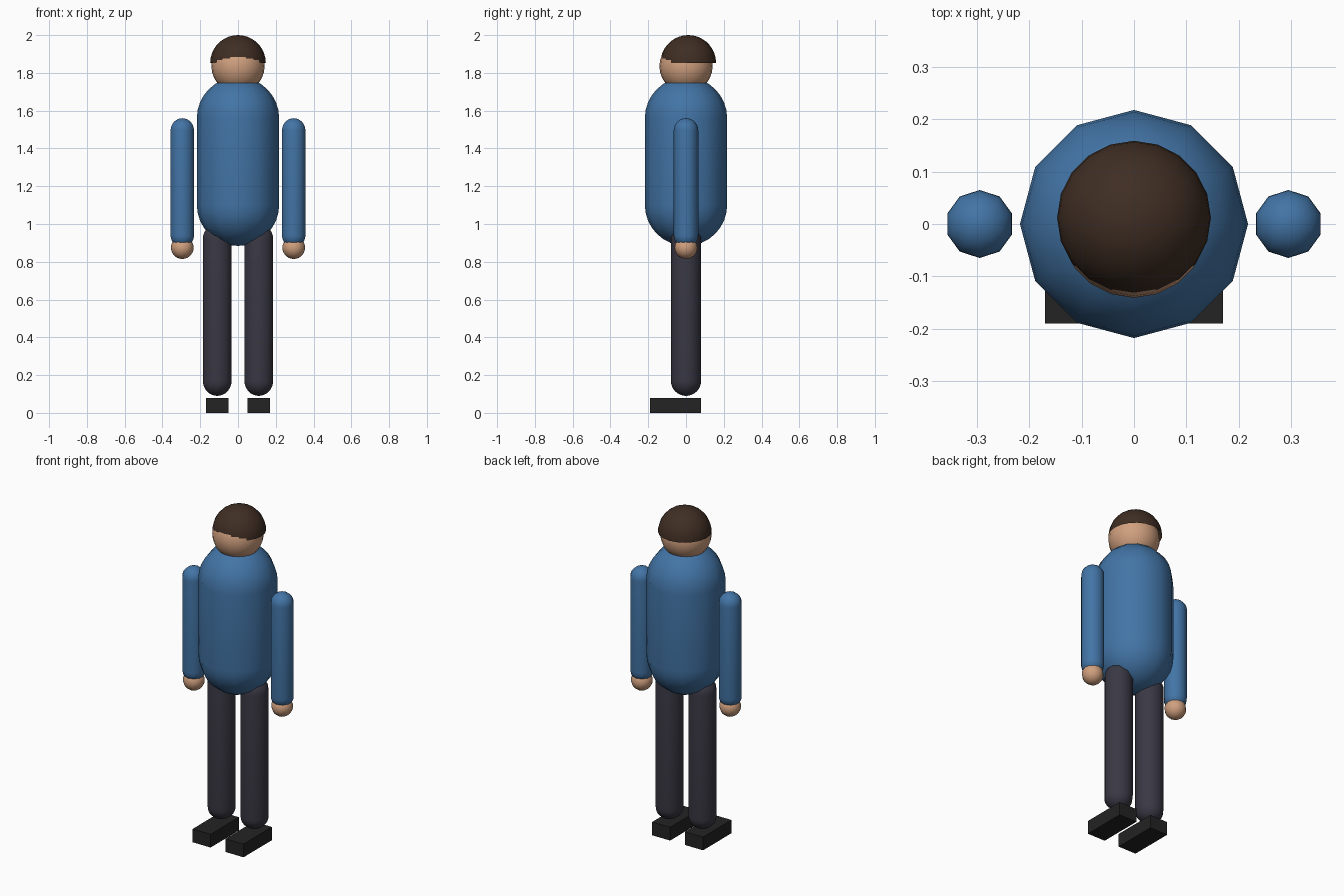
import bpy, bmesh
from math import sin, cos, pi

if "Cube" in bpy.data.objects:
    bpy.data.objects.remove(bpy.data.objects["Cube"])


def material(name, rgb):
    m = bpy.data.materials.new(name)
    m.diffuse_color = (*rgb, 1)
    m.use_nodes = True
    m.node_tree.nodes["Principled BSDF"].inputs["Base Color"].default_value = m.diffuse_color
    return m


BLUE = material("blue_sweater", (0.055, 0.175, 0.38))
SKIN = material("skin", (0.63, 0.35, 0.21))
HAIR = material("brown_hair", (0.050, 0.027, 0.017))
TROUSER = material("dark_trousers", (0.042, 0.040, 0.058))
SHOE = material("black_shoe", (0.017, 0.017, 0.017))


def finish(name, bm, mat, smooth=True):
    bmesh.ops.recalc_face_normals(bm, faces=bm.faces)
    me = bpy.data.meshes.new(name)
    bm.to_mesh(me)
    bm.free()
    me.materials.append(mat)
    for p in me.polygons:
        p.use_smooth = smooth
    ob = bpy.data.objects.new(name, me)
    bpy.context.collection.objects.link(ob)
    return ob


def lathe(name, profile, sides, loc, mat):
    """Revolve (radius, z) points about z, with a vertex on the y axis."""
    bm = bmesh.new()
    rings = []
    for r, z in profile:
        if r < 1e-5:
            rings.append([bm.verts.new((loc[0], loc[1], z))] * sides)
        else:
            angles = [pi / 2 + 2 * pi * i / sides for i in range(sides)]
            rings.append([bm.verts.new((loc[0] + r * cos(a), loc[1] + r * sin(a), z))
                          for a in angles])
    for lo, hi in zip(rings, rings[1:]):
        for i in range(sides):
            j = (i + 1) % sides
            bm.faces.new(list(dict.fromkeys((lo[i], lo[j], hi[j], hi[i]))))
    return finish(name, bm, mat)


def arc(r, z, start, end, n):
    return [(r * cos(start + (end - start) * i / n), z + r * sin(start + (end - start) * i / n))
            for i in range(n + 1)]


def capsule(name, r, z0, z1, sides, x, mat):
    profile = arc(r, z0, -pi / 2, 0, 8) + arc(r, z1, 0, pi / 2, 8)
    return lathe(name, profile, sides, (x, 0), mat)


def ball(name, r, z, sides, x, mat):
    return lathe(name, arc(r, z, -pi / 2, pi / 2, 14), sides, (x, 0), mat)


# Body and head
capsule("torso", 0.218, 1.102, 1.56, 12, 0, BLUE)
ball("head", 0.141, 1.835, 20, 0, SKIN)

# Open cap of hair, set slightly back
lathe("hair", arc(0.147, 1.853, 0, pi / 2, 9), 20, (0, 0.012), HAIR)

# Limbs on both sides
for side, s in (("left", 1), ("right", -1)):
    capsule(side + "_arm", 0.065, 0.94, 1.495, 10, s * 0.295, BLUE)
    ball(side + "_hand", 0.06, 0.875, 12, s * 0.295, SKIN)
    capsule(side + "_leg", 0.08, 0.17, 0.92, 10, s * 0.11, TROUSER)
    # Shoe block, toe towards the front
    bm = bmesh.new()
    bmesh.ops.create_cube(bm, size=1)
    for v in bm.verts:
        v.co = (s * 0.11 + v.co.x * 0.12, -0.055 + v.co.y * 0.27, 0.04 + v.co.z * 0.08)
    finish(side + "_shoe", bm, SHOE, smooth=False)
